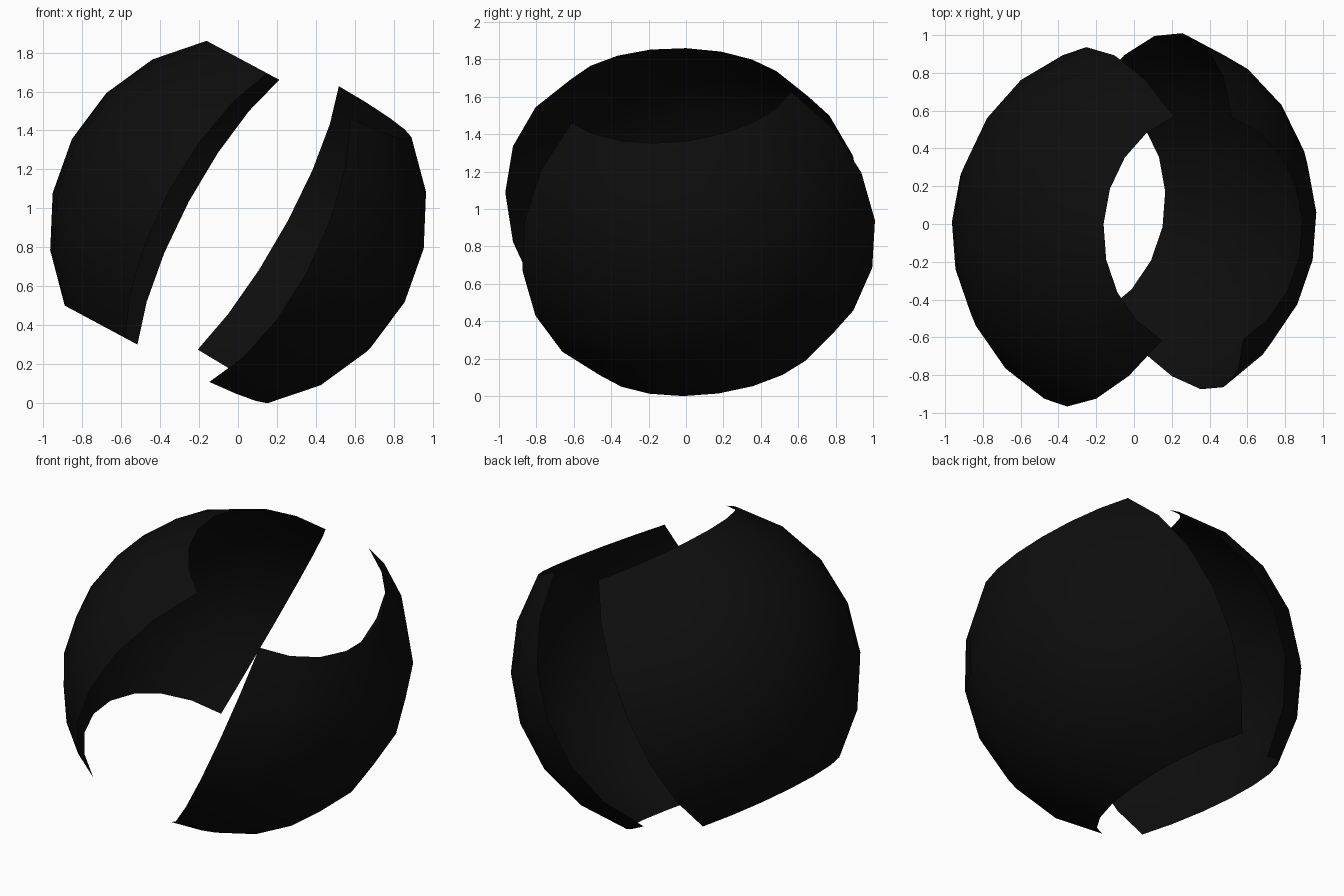
import bpy, bmesh, math
from mathutils import Vector

if "Cube" in bpy.data.objects:
    bpy.data.objects.remove(bpy.data.objects["Cube"])

RADIUS = 0.985
LAT = math.radians(51.5)      # half height of each shell patch
LON = math.radians(68.5)      # half width of each shell patch
CENTRE = Vector((0, 0, 0.92))

black = bpy.data.materials.new("matte black")
black.diffuse_color = (0.004, 0.004, 0.004, 1)
black.use_nodes = True
black.node_tree.nodes["Principled BSDF"].inputs["Base Color"].default_value = black.diffuse_color


def shell(name, outward, pole, pole_shift):
    """Curved rectangular patch of a sphere, open and thin."""
    p = Vector(pole).normalized()
    e = Vector(outward)
    e = (e - p * e.dot(p)).normalized()
    v = p.cross(e)
    origin = CENTRE - 0.03 * e + 0.035 * v + pole_shift * p

    # Wrap a flat grid onto the sphere: x is longitude, y is latitude
    bm = bmesh.new()
    bmesh.ops.create_grid(bm, x_segments=8, y_segments=6, size=1)
    for vert in bm.verts:
        lon, lat = vert.co.x * LON, vert.co.y * LAT
        vert.co = origin + RADIUS * (
            e * math.cos(lat) * math.cos(lon)
            + v * 1.04 * math.cos(lat) * math.sin(lon)
            + p * math.sin(lat))
    mesh = bpy.data.meshes.new(name)
    bm.to_mesh(mesh)
    bm.free()
    mesh.materials.append(black)
    for poly in mesh.polygons:
        poly.use_smooth = True
    obj = bpy.data.objects.new(name, mesh)
    bpy.context.collection.objects.link(obj)
    return obj


# Two shells facing each other across a slanted gap
shells = [
    shell("right_shell", (0.88, 0.11, -0.46), (0.47, -0.10, 0.877), 0.033),
    shell("left_shell", (-0.875, 0.06, 0.47), (0.47, 0.0, 0.877), -0.022),
]

# Rest the pair on the ground
low = min(v.co.z for o in shells for v in o.data.vertices)
for o in shells:
    for v in o.data.vertices:
        v.co.z -= low
